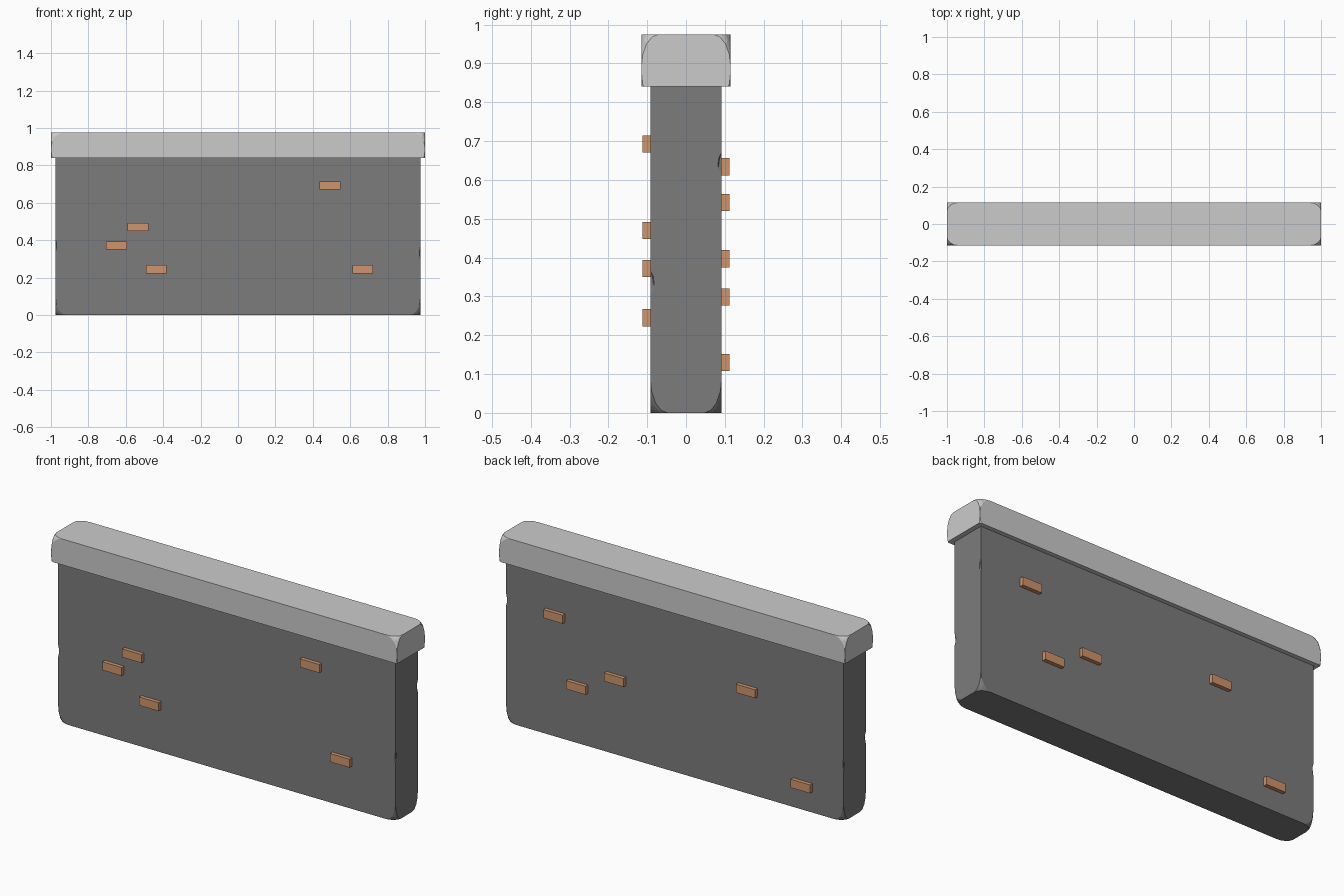
import bpy, bmesh
from mathutils import Vector

if "Cube" in bpy.data.objects:
    bpy.data.objects.remove(bpy.data.objects["Cube"])


def material(name, rgb):
    m = bpy.data.materials.new(name)
    m.diffuse_color = (*rgb, 1)
    m.use_nodes = True
    m.node_tree.nodes["Principled BSDF"].inputs["Base Color"].default_value = m.diffuse_color
    return m


def finish(bm, name, mat=None):
    bmesh.ops.recalc_face_normals(bm, faces=bm.faces)
    me = bpy.data.meshes.new(name)
    bm.to_mesh(me)
    bm.free()
    ob = bpy.data.objects.new(name, me)
    bpy.context.collection.objects.link(ob)
    if mat:
        me.materials.append(mat)
    return ob


def worn_block(name, lo, hi, wear, cut_z=None, mat=None):
    """Box whose corners are worn off along arcs; wear = reach along x, y, z."""
    lo, hi = Vector(lo), Vector(hi)
    size, mid = hi - lo, (lo + hi) / 2
    bm = bmesh.new()
    bmesh.ops.create_cube(bm, size=1)
    bmesh.ops.scale(bm, verts=bm.verts, vec=[s / w for s, w in zip(size, wear)])
    bmesh.ops.bevel(bm, geom=bm.verts[:], offset=1, affect='VERTICES',
                    segments=4, profile=0.5, clamp_overlap=True)
    bmesh.ops.scale(bm, verts=bm.verts, vec=wear)
    bmesh.ops.translate(bm, verts=bm.verts, vec=mid)
    if cut_z is not None:
        bmesh.ops.bisect_plane(bm, geom=bm.verts[:] + bm.edges[:] + bm.faces[:],
                               plane_co=(0, 0, cut_z), plane_no=(0, 0, -1),
                               clear_outer=True)
        bmesh.ops.holes_fill(bm, edges=[e for e in bm.edges if e.is_boundary])
    return finish(bm, name, mat)


stone = material("dark_stone", (0.2, 0.2, 0.2))
clay = material("clay", (0.62, 0.3, 0.15))

# Wall slab and overhanging cap with a flat underside
wall = worn_block("wall_body", (-0.975, -0.092, 0), (0.975, 0.092, 0.93),
                  (0.06, 0.045, 0.09), mat=stone)
worn_block("wall_cap", (-1, -0.115, 0.795), (1, 0.115, 0.975),
           (0.065, 0.045, 0.085), cut_z=0.84)

# Small chips knocked out of the vertical wall edges
bm = bmesh.new()
for x, y, z in [(0.975, -0.092, 0.335), (0.975, 0.092, 0.64),
                (-0.975, -0.092, 0.37), (-0.975, 0.092, 0.3)]:
    new = bmesh.ops.create_icosphere(bm, subdivisions=1, radius=1)["verts"]
    bmesh.ops.scale(bm, verts=new, vec=(0.005, 0.011, 0.032))
    bmesh.ops.translate(bm, verts=new, vec=(x, y, z))
chips = finish(bm, "chip_cutter", stone)
chips.hide_render = True
chips.hide_set(True)
mod = wall.modifiers.new("chips", 'BOOLEAN')
mod.operation = 'DIFFERENCE'
mod.solver = 'EXACT'
mod.object = chips

# Exposed bricks: (x, z) on each face
sides = {
    "front": (-1, [(0.492, 0.693), (-0.535, 0.47), (-0.65, 0.372),
                   (-0.437, 0.245), (0.667, 0.245)]),
    "back": (1, [(0.69, 0.634), (-0.422, 0.542), (0.339, 0.397),
                 (0.558, 0.298), (-0.739, 0.13)]),
}
for side, (s, spots) in sides.items():
    for i, (x, z) in enumerate(spots):
        bm = bmesh.new()
        bmesh.ops.create_cube(bm, size=1)
        bmesh.ops.scale(bm, verts=bm.verts, vec=(0.112, 0.044, 0.044))
        bmesh.ops.translate(bm, verts=bm.verts, vec=(x, s * 0.09, z))
        finish(bm, f"{side}_brick_{i + 1}", clay)
